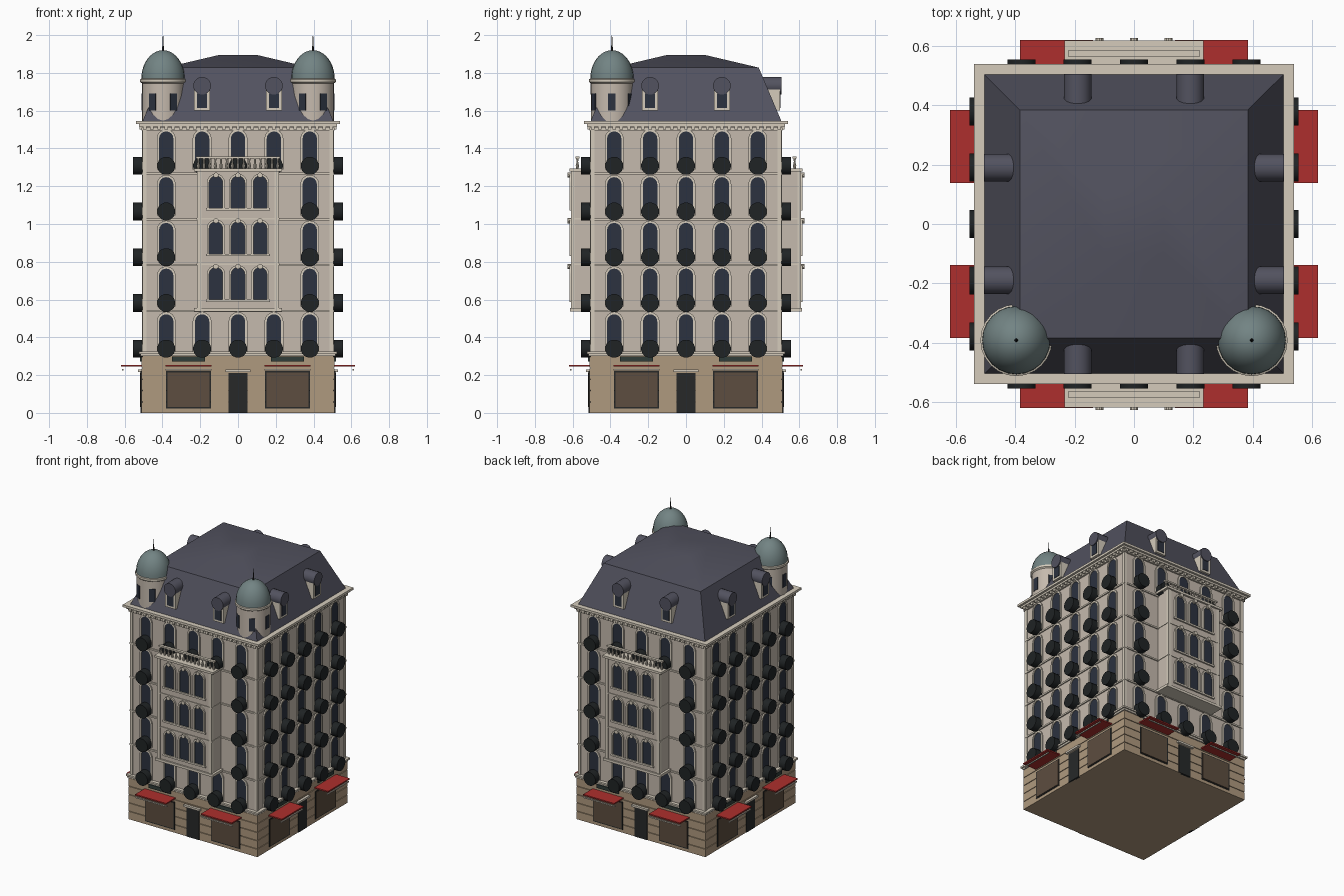
import bpy, bmesh, math
from mathutils import Matrix, Vector

if "Cube" in bpy.data.objects:
    bpy.data.objects.remove(bpy.data.objects["Cube"])

COL = {
    "stone": (0.56, 0.49, 0.42), "trim": (0.66, 0.60, 0.50), "base": (0.43, 0.32, 0.21),
    "roof": (0.085, 0.085, 0.115), "glass": (0.025, 0.032, 0.05), "iron": (0.014, 0.017, 0.018),
    "red": (0.42, 0.028, 0.026), "dome": (0.17, 0.23, 0.23), "shop": (0.11, 0.075, 0.05),
    "dark": (0.02, 0.022, 0.022), "sign": (0.03, 0.045, 0.04),
}
MATS = {}
for n, c in COL.items():
    m = bpy.data.materials.new(n)
    m.diffuse_color = (*c, 1)
    m.use_nodes = True
    m.node_tree.nodes["Principled BSDF"].inputs["Base Color"].default_value = m.diffuse_color
    MATS[n] = m

parts = {}          # part name -> (bmesh, material name)
I = Matrix.Identity(4)


def part(name, mat):
    if name not in parts:
        parts[name] = (bmesh.new(), mat)
    return parts[name][0]


def box(name, mat, x0, x1, y0, y1, z0, z1, M=I):
    S = Matrix.Translation(((x0 + x1) / 2, (y0 + y1) / 2, (z0 + z1) / 2)) @ \
        Matrix.Diagonal((x1 - x0, y1 - y0, z1 - z0, 1))
    bmesh.ops.create_cube(part(name, mat), size=1, matrix=M @ S)


def slab(name, mat, h, z0, z1):
    box(name, mat, -h, h, -h, h, z0, z1)


def panel(name, mat, u0, u1, z0, z1, d0, d1, M):
    """Box on a facade: u sideways, d distance outward from the centre."""
    box(name, mat, u0, u1, -d1, -d0, z0, z1, M)


def prism(name, mat, pts, d0, d1, M):
    """Extrude a (u, z) outline outward from d0 to d1."""
    bm = part(name, mat)
    a = [bm.verts.new(M @ Vector((u, -d0, z))) for u, z in pts]
    b = [bm.verts.new(M @ Vector((u, -d1, z))) for u, z in pts]
    fs = [bm.faces.new(a), bm.faces.new(b)]
    for i in range(len(a)):
        j = (i + 1) % len(a)
        fs.append(bm.faces.new((a[i], a[j], b[j], b[i])))
    bmesh.ops.recalc_face_normals(bm, faces=fs)


def arch(u, z0, z1, r, n=8):
    top = [(u + r * math.cos(math.pi * i / n), z1 - r + r * math.sin(math.pi * i / n)) for i in range(n + 1)]
    return [(u + r, z0)] + top + [(u - r, z0)]


def arched_window(name, u, z0, z1, r, t, d, depth, M):
    prism(name + "_glass", "glass", arch(u, z0, z1, r), d - 0.01, d + 0.002, M)
    prism(name + "_frame", "trim", arch(u, z0, z1 + t, r + t) + arch(u, z0, z1, r)[::-1], d - 0.005, d + depth, M)


def lathe(name, mat, prof, c, n=24):
    """Revolve an (r, z) profile around a vertical axis at c."""
    bm = part(name, mat)
    rings = [[bm.verts.new((c[0] + r * math.cos(2 * math.pi * i / n), c[1] + r * math.sin(2 * math.pi * i / n), z))
              for i in range(n)] for r, z in prof]
    for a, b in zip(rings, rings[1:]):
        for i in range(n):
            j = (i + 1) % n
            bm.faces.new((a[i], a[j], b[j], b[i]))
    bm.faces.new(rings[0][::-1])
    bm.faces.new(rings[-1])


def drum(name, mat, u, z, r, d0, d1, M, n=16):
    pts = [(u + r * math.cos(2 * math.pi * (i + .5) / n), z + r * math.sin(2 * math.pi * (i + .5) / n)) for i in range(n)]
    prism(name, mat, pts, d0, d1, M)


# ground floor core with rusticated courses
slab("ground_floor_core", "base", 0.505, 0, 0.3)
for i in range(5):
    slab("stone_courses", "base", 0.512, i * 0.06, i * 0.06 + 0.056)

# main walls, string courses and stepped cornice
slab("walls", "stone", 0.5, 0.3, 1.52)
slab("base_cornice", "trim", 0.516, 0.3, 0.312)
slab("base_cornice", "trim", 0.525, 0.312, 0.324)
for i in range(4):
    z = 0.54 + i * 0.242
    slab("string_course", "trim", 0.508, z - 0.005, z + 0.006)
slab("main_cornice", "trim", 0.512, 1.495, 1.51)
slab("main_cornice", "trim", 0.525, 1.517, 1.53)
slab("main_cornice", "trim", 0.54, 1.53, 1.546)

# mansard roof with a shallow hipped cap
bm = part("mansard_roof", "roof")
rings = [[bm.verts.new((sx * h, sy * h, z)) for sx, sy in ((-1, -1), (1, -1), (1, 1), (-1, 1))]
         for h, z in ((0.507, 1.54), (0.385, 1.828), (0.1, 1.895))]
for a, b in zip(rings, rings[1:]):
    for i in range(4):
        j = (i + 1) % 4
        bm.faces.new((a[i], a[j], b[j], b[i]))
bm.faces.new(rings[0][::-1])
bm.faces.new(rings[-1])

COLS = (-0.38, -0.19, 0, 0.19, 0.38)
for k in range(4):
    M = Matrix.Rotation(k * math.pi / 2, 4, 'Z')
    bay = k % 2 == 0
    # arched windows and rounded iron balconies
    for r in range(5):
        zc = 0.34 + r * 0.242
        for u in COLS:
            if bay and abs(u) < 0.3 and 1 <= r <= 3:
                continue
            arched_window("window", u, zc - 0.02, zc + 0.182, 0.038, 0.012, 0.5, 0.008, M)
            drum("balcony", "iron", u, zc, 0.048, 0.498, 0.555, M)
    # corner pilasters
    for s in (-1, 1):
        panel("corner_pilaster", "trim", s * 0.495 - 0.011, s * 0.495 + 0.011, 0.32, 1.5, 0.49, 0.506, M)
    # cornice dentils
    for i in range(27):
        u = -0.494 + i * 0.038
        panel("dentils", "trim", u - 0.009, u + 0.009, 1.5, 1.52, 0.5, 0.522, M)
    # door, lintel and step
    panel("door", "dark", -0.05, 0.05, 0, 0.21, 0.5, 0.515, M)
    panel("door_lintel", "trim", -0.065, 0.065, 0.216, 0.23, 0.5, 0.53, M)
    # shopfronts with awnings and sign boards
    for s in (-1, 1):
        c = s * 0.262
        panel("shop_frame", "dark", c - 0.118, c + 0.118, 0.022, 0.222, 0.5, 0.515, M)
        panel("shop_window", "shop", c - 0.11, c + 0.11, 0.03, 0.215, 0.5, 0.518, M)
        panel("awning", "red", c - 0.123, c + 0.123, 0.245, 0.254, 0.5, 0.62, M)
        panel("awning_rod", "trim", c - 0.123, c + 0.123, 0.224, 0.232, 0.606, 0.614, M)
        panel("sign_board", "sign", c - 0.088, c + 0.088, 0.272, 0.298, 0.5, 0.52, M)
        # dormers
        u = s * 0.19
        panel("dormer_wall", "trim", u - 0.042, u + 0.042, 1.6, 1.735, 0.41, 0.498, M)
        panel("dormer_glass", "glass", u - 0.026, u + 0.026, 1.615, 1.69, 0.45, 0.501, M)
        drum("dormer_roof", "roof", u, 1.732, 0.047, 0.4, 0.506, M)
    if not bay:
        continue
    # projecting bay
    panel("bay", "stone", -0.215, 0.215, 0.54, 1.285, 0.49, 0.605, M)
    panel("bay_trim", "trim", -0.232, 0.232, 0.538, 0.556, 0.49, 0.615, M)
    panel("bay_trim", "trim", -0.234, 0.234, 1.278, 1.294, 0.49, 0.618, M)
    for z in (0.786, 1.028):
        panel("bay_trim", "trim", -0.219, 0.219, z - 0.004, z + 0.004, 0.49, 0.61, M)
    for s in (-1, 1):
        panel("bay_pilaster", "trim", s * 0.205 - 0.012, s * 0.205 + 0.012, 0.55, 1.28, 0.59, 0.609, M)
    for r in range(3):
        z = 0.6 + r * 0.242
        panel("bay_sill", "trim", -0.17, 0.17, z - 0.012, z, 0.6, 0.616, M)
        for u in (-0.117, 0, 0.117):
            arched_window("bay_window", u, z, z + 0.17, 0.036, 0.012, 0.605, 0.012, M)
            drum("keystone", "trim", u, z + 0.175, 0.014, 0.6, 0.628, M, 10)
    # balustrade on the bay
    panel("balustrade_rail", "trim", -0.222, 0.222, 1.346, 1.357, 0.565, 0.585, M)
    for i in range(15):
        u = -0.21 + i * 0.03
        c = M @ Vector((u, -0.575, 0))
        lathe("balusters", "trim", ((.006, 1.292), (.009, 1.308), (.004, 1.33), (.007, 1.348)), c, 8)

# corner turrets with domes and spires
for s in (-1, 1):
    c = (s * 0.397, -0.392)
    lathe("turret", "stone", ((0.112, 1.54), (0.112, 1.757)), c)
    lathe("turret_ring", "trim", ((0.112, 1.745), (0.121, 1.752), (0.121, 1.766), (0.114, 1.77)), c)
    dome = [(0.115 * math.cos(a), 1.768 + 0.152 * math.sin(a)) for a in [i * math.radians(88) / 10 for i in range(11)]]
    lathe("dome", "dome", dome, c)
    lathe("spire", "dark", ((0.007, 1.91), (0.004, 1.94), (0.001, 2.0)), c, 8)
    for i in range(6):
        T = Matrix.Translation((*c, 0)) @ Matrix.Rotation(math.radians(30 + 60 * i), 4, 'Z')
        panel("turret_window", "glass", -0.02, 0.02, 1.6, 1.692, 0.09, 0.114, T)

# turn every part into an object
for name, (bm, mat) in parts.items():
    me = bpy.data.meshes.new(name)
    bm.to_mesh(me)
    bm.free()
    me.materials.append(MATS[mat])
    ob = bpy.data.objects.new(name, me)
    bpy.context.collection.objects.link(ob)
    bpy.ops.object.select_all(action='DESELECT')
    ob.select_set(True)
    bpy.context.view_layer.objects.active = ob
    bpy.ops.object.shade_smooth_by_angle(angle=math.radians(32))
